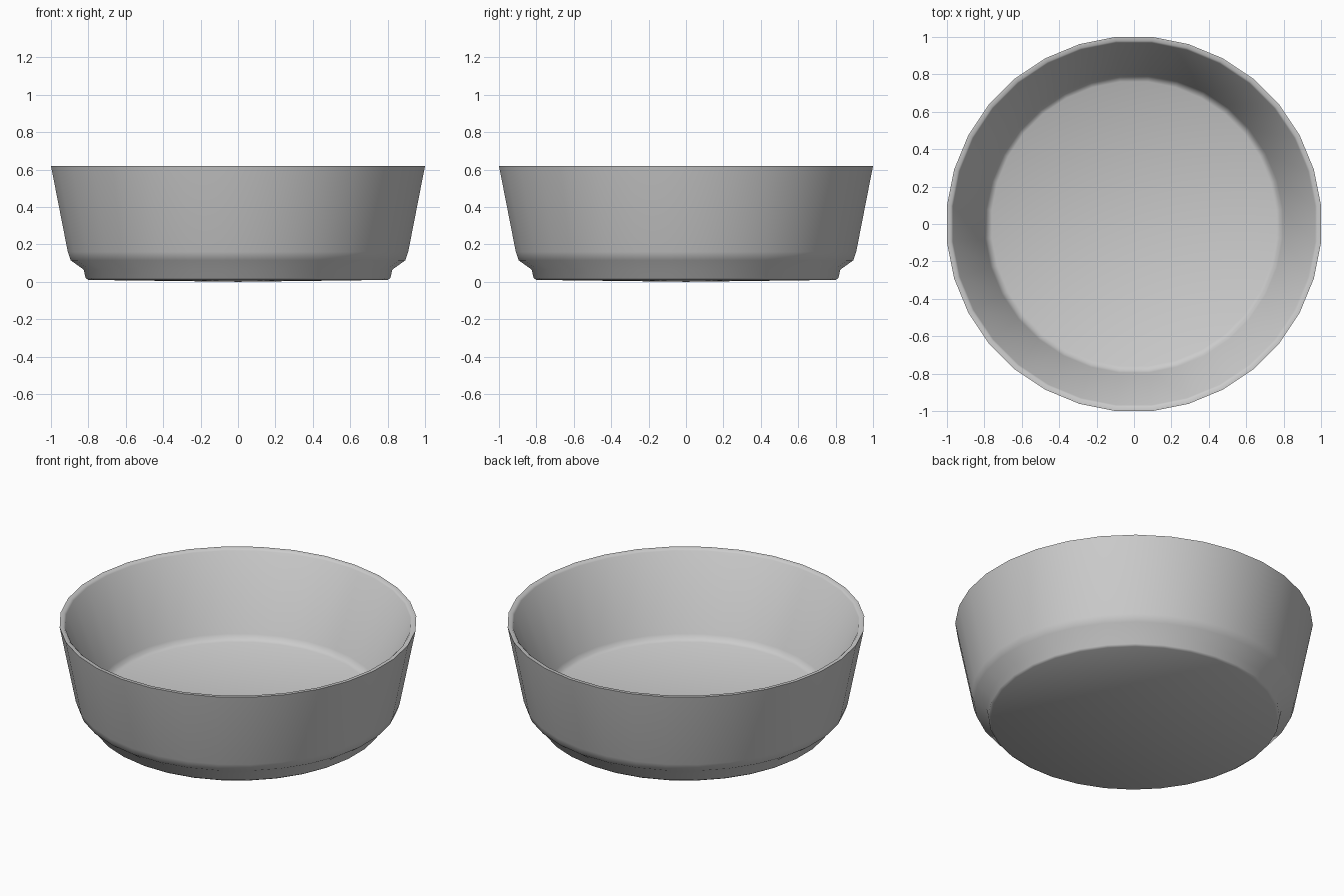
import bpy, bmesh, math
from mathutils import Matrix, Vector

cube = bpy.data.objects.get("Cube")
if cube:
    bpy.data.objects.remove(cube)

SIDES = 32
HALF = math.pi / SIDES

# Plain grey glaze
grey = bpy.data.materials.new("grey")
grey.use_nodes = True
colour = (0.6, 0.6, 0.6, 1)
grey.diffuse_color = colour
grey.node_tree.nodes["Principled BSDF"].inputs["Base Color"].default_value = colour

# Half section (radius, height): underside, foot, outer wall, rim, inner wall, floor
profile = [(0, 0), (0.8, 0.01), (0.815, 0.02), (0.825, 0.065), (0.895, 0.115),
           (0.91, 0.16), (0.998, 0.61), (1.0, 0.62), (0.978, 0.62), (0.968, 0.61),
           (0.795, 0.175), (0.782, 0.152), (0.76, 0.14), (0, 0.14)]

# Revolve the section, with flats squared to the axes
bm = bmesh.new()
turn = Matrix.Rotation(HALF, 3, "Z")
verts = [bm.verts.new(turn @ Vector((r / math.cos(HALF), 0, z))) for r, z in profile]
edges = [bm.edges.new(pair) for pair in zip(verts, verts[1:])]
bmesh.ops.spin(bm, geom=verts + edges, cent=(0, 0, 0), axis=(0, 0, 1),
               angle=math.tau, steps=SIDES, use_merge=False)
bmesh.ops.remove_doubles(bm, verts=bm.verts, dist=0.0005)
bmesh.ops.recalc_face_normals(bm, faces=bm.faces)

mesh = bpy.data.meshes.new("bowl")
bm.to_mesh(mesh)
bm.free()
mesh.materials.append(grey)
bowl = bpy.data.objects.new("bowl", mesh)
bpy.context.collection.objects.link(bowl)

# Smooth walls with crisp rim and base
bpy.ops.object.select_all(action="DESELECT")
bowl.select_set(True)
bpy.context.view_layer.objects.active = bowl
bpy.ops.object.shade_smooth_by_angle(angle=math.radians(62))
